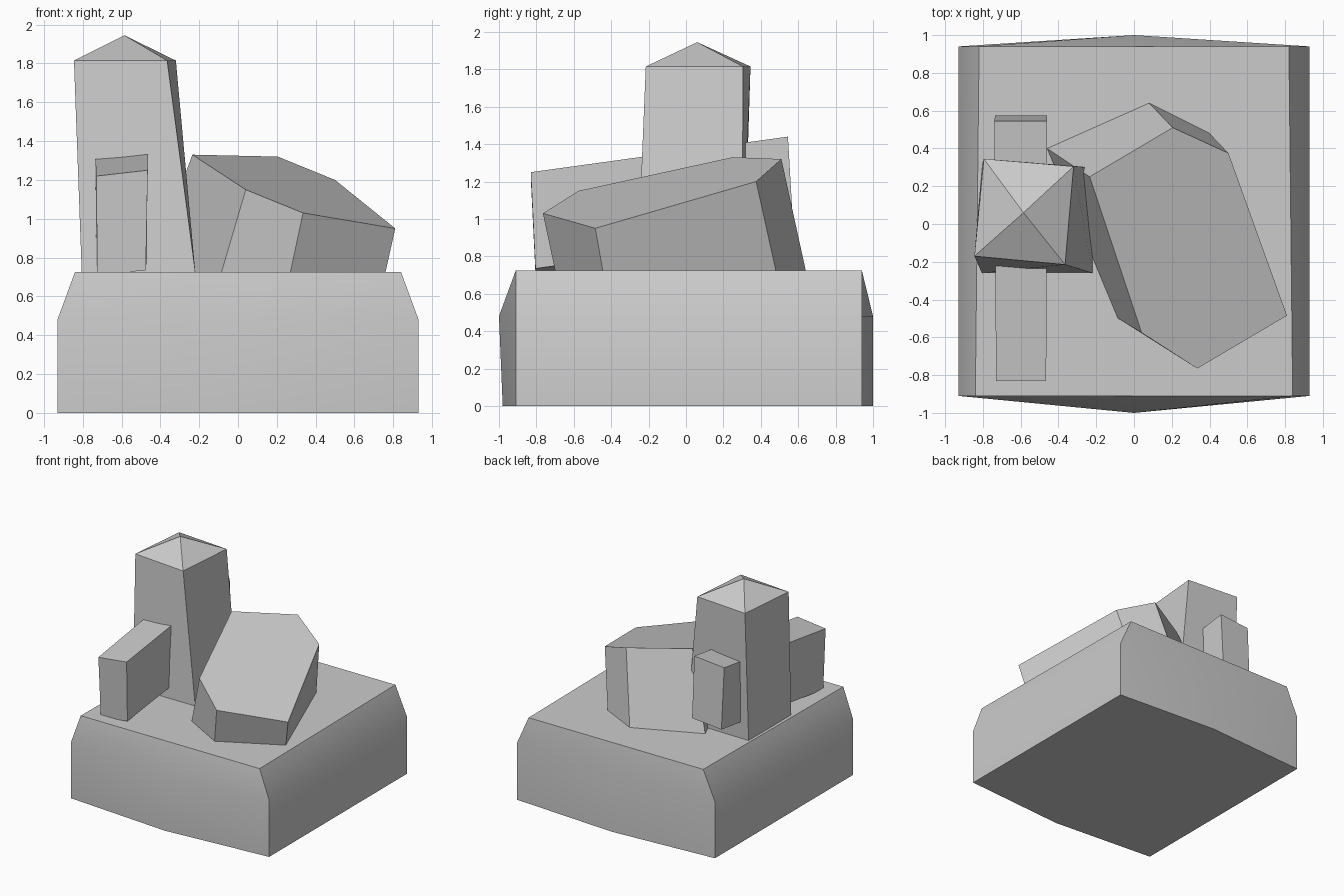
import bpy, bmesh, math

if "Cube" in bpy.data.objects:
    bpy.data.objects.remove(bpy.data.objects["Cube"])


def loft(name, rings, apex=None, smooth=False):
    """Skin equal-sized counter-clockwise rings; cap flat or with a peak."""
    bm = bmesh.new()
    loops = [[bm.verts.new(p) for p in ring] for ring in rings]
    n = len(loops[0])
    for low, high in zip(loops, loops[1:]):
        for i in range(n):
            j = (i + 1) % n
            bm.faces.new((low[i], low[j], high[j], high[i]))
    bm.faces.new(loops[0][::-1])
    top = loops[-1]
    if apex:
        peak = bm.verts.new(apex)
        for i in range(n):
            bm.faces.new((top[i], top[(i + 1) % n], peak))
    else:
        bm.faces.new(top)
    bmesh.ops.recalc_face_normals(bm, faces=bm.faces)
    mesh = bpy.data.meshes.new(name)
    bm.to_mesh(mesh)
    bm.free()
    obj = bpy.data.objects.new(name, mesh)
    bpy.context.collection.objects.link(obj)
    if smooth:
        bpy.ops.object.select_all(action='DESELECT')
        obj.select_set(True)
        bpy.context.view_layer.objects.active = obj
        bpy.ops.object.shade_smooth_by_angle(angle=math.radians(30))
    return obj


def level(points, z):
    return [(x, y, z) for x, y in points]


def base_ring(front_x, back_x, front_mid, back_mid, z):
    """Symmetric outline with a bowed front and back."""
    return level([(-front_x, -.91), (0, front_mid), (front_x, -.91),
                  (back_x, .94), (0, back_mid), (-back_x, .94)], z)


# Plinth with bowed ends and sloped shoulders
loft("base", [base_ring(.93, .93, -.98, 1.0, 0),
              base_ring(.93, .93, -1.0, 1.0, .48),
              base_ring(.84, .82, -.91, .94, .725)], smooth=True)

# Leaning tower with a shallow pyramid roof
loft("tower", [level([(-.805, -.26), (-.22, -.26), (-.22, .30), (-.805, .31)], .725),
               level([(-.845, -.17), (-.365, -.215), (-.32, .305), (-.795, .345)], 1.815)],
     apex=(-.585, .06, 1.945))

# Tilted beam passing through the tower
loft("cross_beam", [
    [(-.725, -.805, .71), (-.475, -.805, .735), (-.46, .575, .925), (-.735, .575, .90)],
    [(-.73, -.83, 1.22), (-.465, -.83, 1.25), (-.46, .545, 1.44), (-.74, .545, 1.415)]])

# Leaning six-sided block with a slanted top
loft("slanted_block", [
    level([(-.085, -.50), (.27, -.70), (.76, -.445),
           (.40, .48), (.08, .64), (-.46, .40)], .725),
    [(.04, -.575, 1.15), (.335, -.765, 1.03), (.81, -.485, .95),
     (.50, .375, 1.20), (.205, .51, 1.32), (-.235, .25, 1.33)]], smooth=True)
